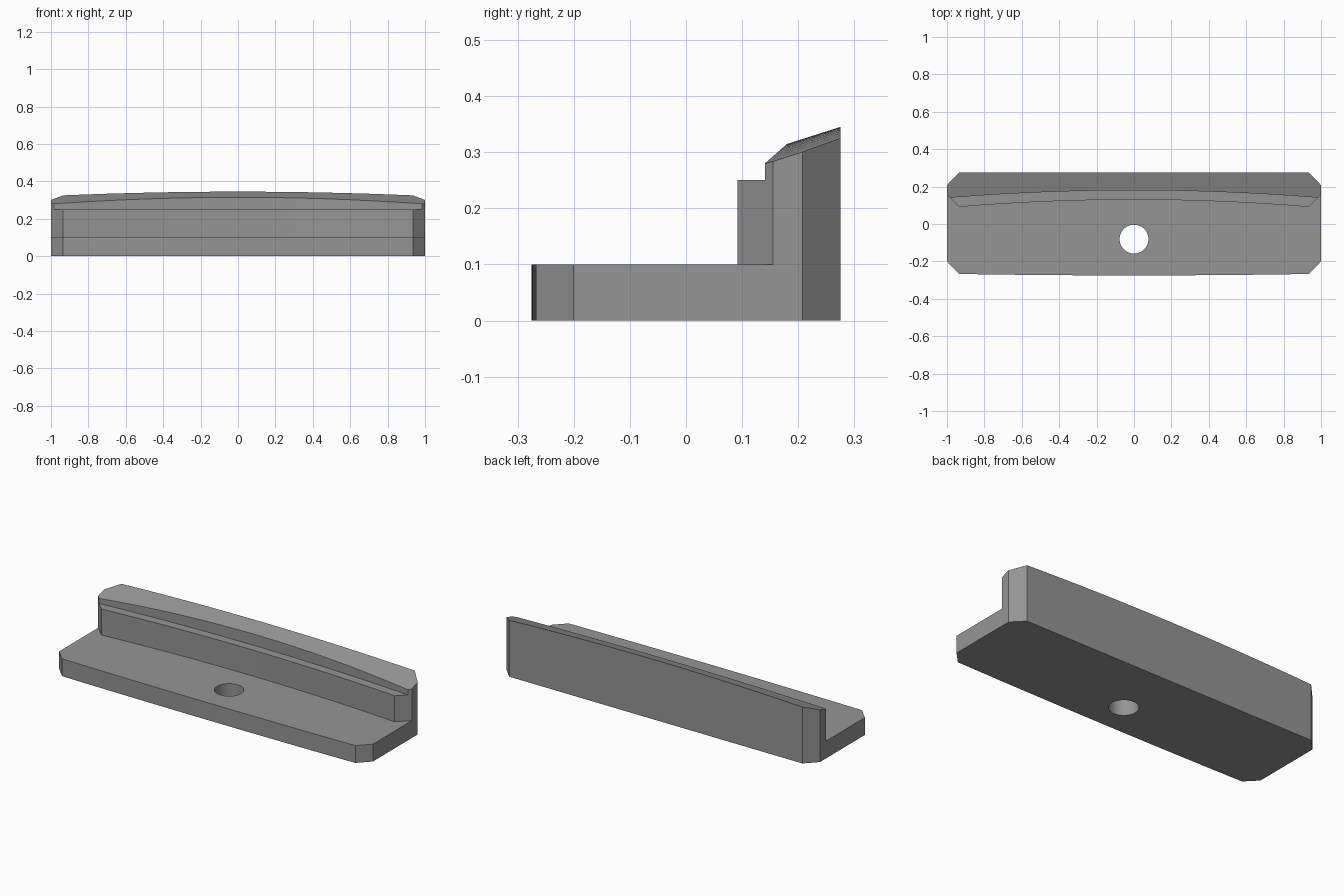
import bpy, bmesh, math

if "Cube" in bpy.data.objects:
    bpy.data.objects.remove(bpy.data.objects["Cube"])

SEGMENTS = 16
CHAMFER_X = 0.935

grey = bpy.data.materials.new("mid grey")
grey.diffuse_color = (0.3, 0.3, 0.3, 1)
grey.use_nodes = True
grey.node_tree.nodes["Principled BSDF"].inputs["Base Color"].default_value = grey.diffuse_color


def section(x):
    """Stepped side profile (y, z) at a given x, with clipped corners."""
    a, q = abs(x), x * x
    cut = max(0.0, a - CHAMFER_X)
    inside = a > CHAMFER_X
    front = -0.267 + cut * 1.03 if inside else -0.275 + 0.009 * q
    ramp = 0.0915 + cut * 0.98                      # clipped end of the ledge
    ledge = ramp if inside else 0.13 - 0.044 * q
    lip = max(0.18 - 0.041 * q, ramp if inside else -1)
    back = 0.275 - cut * 1.03

    def top(y):                                     # sloped, bowed top
        return 0.345 - 0.32 * (0.275 - y) - 0.0229 * q

    return [(front, 0), (front, 0.1), (ledge, 0.1), (ledge, 0.25),
            (lip, 0.25), (lip, top(lip)), (back, top(back)), (back, 0)]


# Stations along the length: bowed middle plus clipped ends
stations = [CHAMFER_X * (2 * i / SEGMENTS - 1) for i in range(SEGMENTS + 1)]
stations = [-1, -0.985] + stations + [0.985, 1]

# Stepped body lofted through the stations
bm = bmesh.new()
rings = [[bm.verts.new((x, y, z)) for y, z in section(x)] for x in stations]
for a, b in zip(rings, rings[1:]):
    for i in range(8):
        j = (i + 1) % 8
        bm.faces.new((a[i], a[j], b[j], b[i]))
bm.faces.new(rings[0])
bm.faces.new(rings[-1])
bmesh.ops.remove_doubles(bm, verts=bm.verts, dist=0.0008)
bmesh.ops.dissolve_limit(bm, angle_limit=math.radians(0.05),
                         verts=bm.verts, edges=bm.edges)
bmesh.ops.recalc_face_normals(bm, faces=bm.faces)
mesh = bpy.data.meshes.new("stepped_body")
bm.to_mesh(mesh)
bm.free()
body = bpy.data.objects.new("stepped_body", mesh)
bpy.context.collection.objects.link(body)
mesh.materials.append(grey)

# Round screw hole through the base
bpy.ops.mesh.primitive_cylinder_add(vertices=48, radius=0.077, depth=0.3,
                                    location=(0, -0.081, 0.05))
cutter = bpy.context.object
cutter.name = "hole_cutter"
cutter.hide_render = True
cutter.data.materials.append(grey)
hole = body.modifiers.new("screw_hole", 'BOOLEAN')
hole.operation = 'DIFFERENCE'
hole.solver = 'EXACT'
hole.object = cutter

bpy.ops.object.select_all(action='DESELECT')
body.select_set(True)
bpy.context.view_layer.objects.active = body
bpy.ops.object.modifier_apply(modifier=hole.name)
bpy.data.objects.remove(cutter, do_unlink=True)
bpy.ops.object.shade_smooth_by_angle(angle=math.radians(15))
